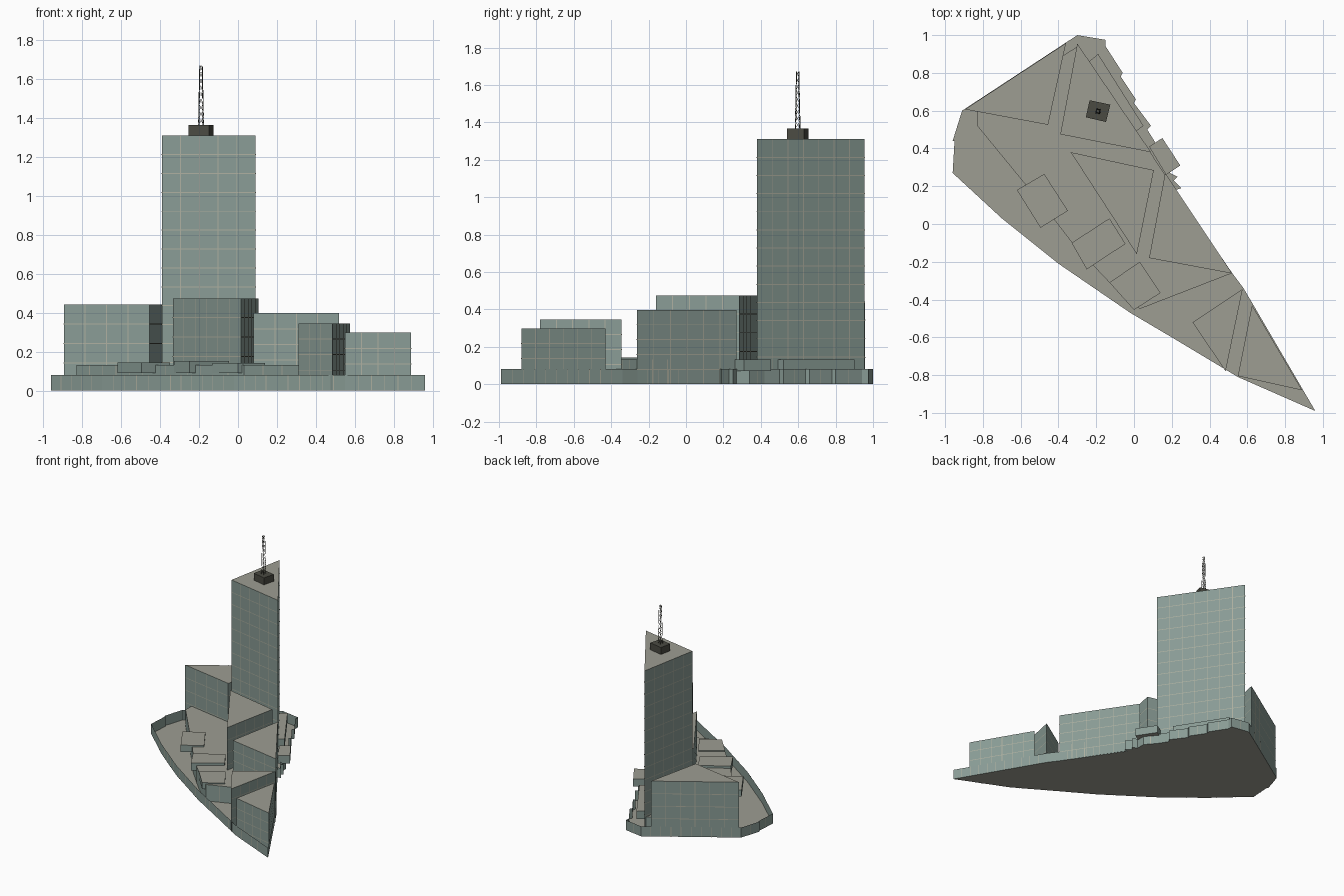
import bpy, bmesh, math
from mathutils import Vector

cube = bpy.data.objects.get("Cube")
if cube:
    bpy.data.objects.remove(cube, do_unlink=True)


def material(name, rgb):
    m = bpy.data.materials.new(name)
    m.use_nodes = True
    m.diffuse_color = (*rgb, 1)
    m.node_tree.nodes["Principled BSDF"].inputs["Base Color"].default_value = (*rgb, 1)
    return m


GLASS = material("green_glass", (0.25, 0.33, 0.30))
ROOF = material("stone_roof", (0.34, 0.34, 0.29))
TRIM = material("pale_trim", (0.42, 0.43, 0.35))
DARK = material("dark_metal", (0.07, 0.07, 0.055))


def finish(name, bm, mats):
    mesh = bpy.data.meshes.new(name)
    bm.to_mesh(mesh)
    bm.free()
    for m in mats:
        mesh.materials.append(m)
    ob = bpy.data.objects.new(name, mesh)
    bpy.context.collection.objects.link(ob)
    return ob


def plate(bm, a, along, out, s0, s1, z0, z1):
    """Thin trim strip lying just outside a wall."""
    p = [a + along * s + out * 0.002 for s in (s0, s1)]
    corners = [(p[0], z0), (p[1], z0), (p[1], z1), (p[0], z1)]
    face = bm.faces.new([bm.verts.new((q.x, q.y, z)) for q, z in corners])
    face.material_index = 2


def block(name, outline, z0, z1, bay=0, floor=0, open_top=False,
          mats=(GLASS, ROOF, TRIM), bar=0.005):
    """Upright prism with optional trim lines on each wall."""
    pts = [Vector(p) for p in outline]
    area = sum(p.cross(q) for p, q in zip(pts, pts[1:] + pts[:1]))
    if area < 0:
        pts.reverse()
    bm = bmesh.new()
    low = [bm.verts.new((p.x, p.y, z0)) for p in pts]
    high = [bm.verts.new((p.x, p.y, z1)) for p in pts]
    bm.faces.new(low[::-1]).material_index = 1
    if not open_top:
        bm.faces.new(high).material_index = 1
    for i in range(len(pts)):
        j = (i + 1) % len(pts)
        bm.faces.new((low[i], low[j], high[j], high[i]))
        along = pts[j] - pts[i]
        length = along.length
        along.normalize()
        out = Vector((along.y, -along.x))
        if bay:
            n = max(1, round(length / bay))
            for k in range(1, n):
                s = length * k / n
                plate(bm, pts[i], along, out, s - bar / 2, s + bar / 2, z0, z1)
        if floor:
            z = z1 - floor
            while z > z0 + 0.05:
                plate(bm, pts[i], along, out, 0, length, z - bar / 2, z + bar / 2)
                z -= floor
    return finish(name, bm, mats)


# Open tray forming the site: floor with a thin parapet all round
site = [(-0.30, 1.0), (-0.15, 0.975), (-0.15, 0.94), (-0.06, 0.80), (-0.07, 0.78),
        (0.01, 0.66), (0, 0.64), (0.09, 0.52), (0.07, 0.50), (0.12, 0.42),
        (0.19, 0.34), (0.19, 0.27), (0.23, 0.25), (0.21, 0.23), (0.25, 0.19),
        (0.22, 0.18), (0.52, -0.26), (0.58, -0.34), (0.96, -0.99), (0.55, -0.81),
        (0.20, -0.60), (-0.02, -0.47), (-0.40, -0.21), (-0.70, 0.03),
        (-0.96, 0.27), (-0.95, 0.44), (-0.96, 0.44), (-0.91, 0.60)]
block("site_tray", site, 0, 0.08, bay=0.07, open_top=True, bar=0.004)

# Raised podium below the buildings
block("podium", [(-0.83, 0.595), (-0.83, 0.52), (-0.42, 0.02), (-0.32, -0.11),
                 (-0.13, -0.31), (0.03, -0.45), (0.52, -0.26), (0.19, 0.22),
                 (0.08, 0.39), (-0.30, 0.94)], 0.002, 0.133, bay=0.1)

# Triangular buildings
block("tower", [(-0.30, 0.955), (0.09, 0.38), (-0.39, 0.475)],
      0.002, 1.31, bay=0.097, floor=0.097)
block("rear_block", [(-0.895, 0.607), (-0.455, 0.525), (-0.36, 0.958)],
      0.002, 0.443, bay=0.11, floor=0.1)
block("middle_block", [(-0.335, 0.38), (0.105, 0.285), (0.015, -0.16)],
      0.002, 0.475, bay=0.1, floor=0.1)
block("side_block", [(0.165, 0.27), (0.08, -0.18), (0.52, -0.262)],
      0.002, 0.398, bay=0.1, floor=0.08)
block("front_block", [(0.575, -0.345), (0.31, -0.52), (0.485, -0.78)],
      0.002, 0.345, bay=0.09, floor=0.08)
block("tip_block", [(0.625, -0.43), (0.55, -0.805), (0.89, -0.88)],
      0.002, 0.298, bay=0.09, floor=0.08)

# Low pavilions along the podium edge
block("pavilion_rear", [(-0.62, 0.18), (-0.475, 0.265), (-0.35, 0.07), (-0.495, -0.02)],
      0.09, 0.145)
block("pavilion_middle", [(-0.33, -0.10), (-0.13, 0.03), (-0.045, -0.105), (-0.25, -0.24)],
      0.09, 0.152)
block("pavilion_front", [(-0.13, -0.31), (0.03, -0.20), (0.14, -0.365), (0, -0.455)],
      0.09, 0.142)

# Terraces on the long straight side
block("terrace_long", [(-0.25, 0.85), (-0.19, 0.90), (0.05, 0.52), (0.01, 0.49)],
      0.07, 0.133)
block("terrace_short", [(0.08, 0.41), (0.15, 0.455), (0.245, 0.31), (0.17, 0.26)],
      0.07, 0.133)

# Plant room on the tower roof
block("plant_room", [(-0.235, 0.655), (-0.125, 0.632), (-0.148, 0.54), (-0.255, 0.565)],
      1.308, 1.366, mats=(DARK, DARK, DARK))


# Lattice mast
def strut(bm, a, b, width):
    d = b - a
    turn = d.to_track_quat("Z", "Y").to_matrix().to_4x4()
    turn.translation = (a + b) / 2
    bmesh.ops.create_cone(bm, segments=4, radius1=width, radius2=width,
                          depth=d.length, cap_ends=True, matrix=turn)


def mast_point(leg, t):
    r = 0.017 - 0.008 * t
    ang = math.pi / 4 + leg * math.pi / 2 - 0.2
    return Vector((-0.19 + r * math.cos(ang), 0.597 + r * math.sin(ang), 1.366 + 0.306 * t))


mast = bmesh.new()
LEVELS = 9
for leg in range(4):
    strut(mast, mast_point(leg, 0), mast_point(leg, 1), 0.0014)
    for k in range(LEVELS):
        strut(mast, mast_point(leg, k / LEVELS),
              mast_point(leg + 1, (k + 1) / LEVELS), 0.001)
finish("roof_mast", mast, [DARK])
